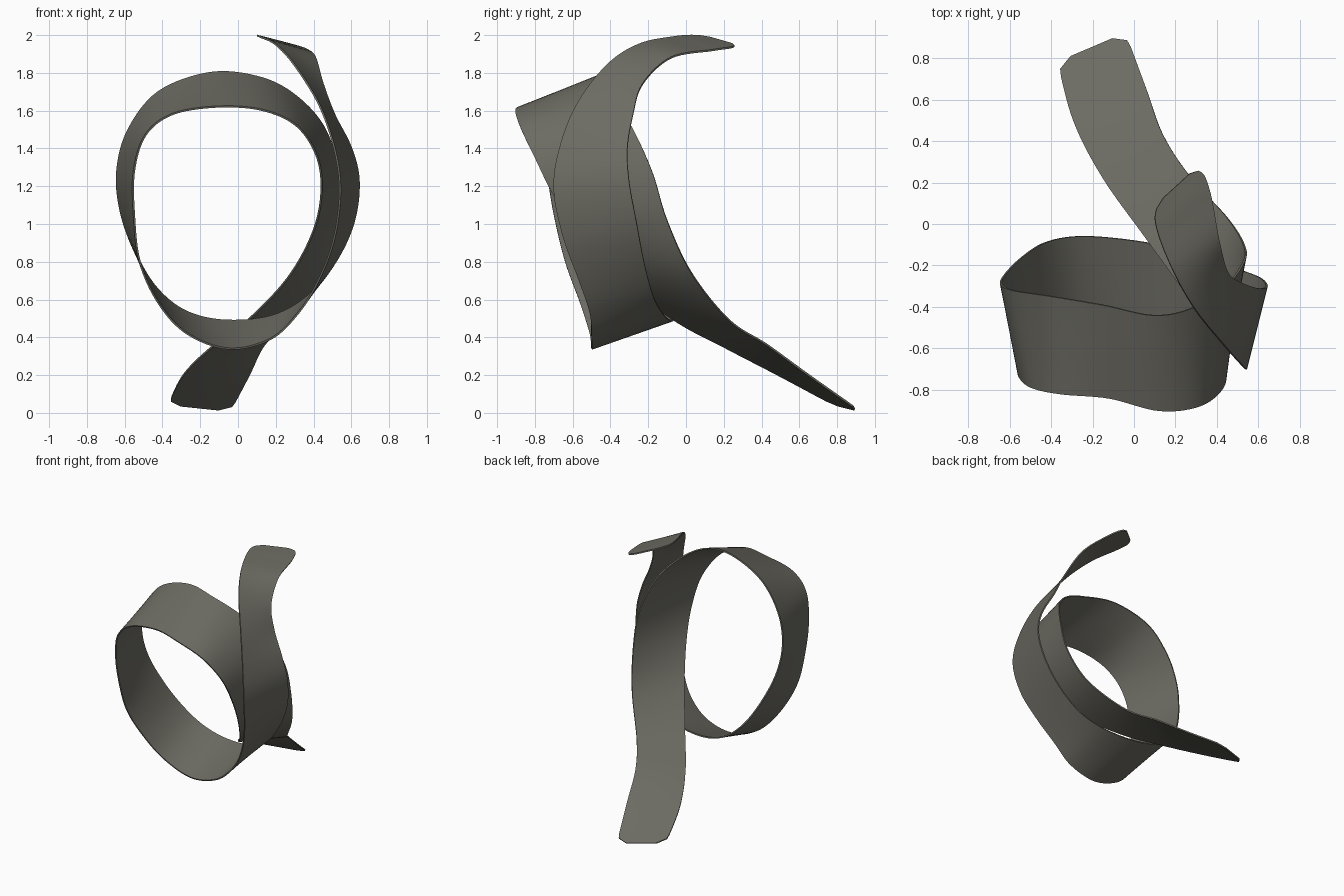
import bpy, bmesh, math
from mathutils import Vector

if "Cube" in bpy.data.objects:
    bpy.data.objects.remove(bpy.data.objects["Cube"])

# Ribbon edges, listed from the upper end, once round the loop, to the tail
FRONT = [(.09,.08,2.0),(.12,-.06,1.99),(.2,-.25,1.95),(.3,-.42,1.84),(.43,-.58,1.63),
    (.51,-.67,1.4),(.54,-.7,1.18),(.51,-.65,.93),(.43,-.57,.71),(.32,-.51,.53),
    (.17,-.5,.39),(-.05,-.5,.34),(-.27,-.51,.42),(-.42,-.56,.58),(-.52,-.64,.8),
    (-.55,-.7,1.05),(-.55,-.74,1.28),(-.49,-.79,1.47),(-.35,-.82,1.58),(-.12,-.84,1.62),
    (.12,-.9,1.605),(.31,-.88,1.52),(.42,-.8,1.35),(.44,-.7,1.15),(.39,-.56,.94),
    (.26,-.35,.71),(.05,-.06,.49),(-.15,.22,.34),(-.29,.49,.2),(-.37,.78,.045)]
BACK = [(.32,.29,1.94),(.37,.14,1.92),(.41,-.08,1.88),(.45,-.23,1.74),(.51,-.28,1.58),
    (.6,-.31,1.4),(.64,-.3,1.22),(.61,-.26,1.0),(.51,-.22,.79),(.36,-.17,.61),
    (.17,-.11,.51),(-.08,-.07,.49),(-.28,-.06,.54),(-.43,-.09,.66),(-.54,-.16,.84),
    (-.62,-.24,1.06),(-.64,-.29,1.28),(-.58,-.32,1.5),(-.42,-.345,1.7),(-.15,-.39,1.8),
    (.1,-.44,1.78),(.29,-.4,1.69),(.45,-.29,1.52),(.53,-.18,1.28),(.53,-.1,1.02),
    (.45,.03,.74),(.27,.23,.49),(.14,.43,.36),(.06,.65,.2),(-.04,.92,.01)]
STEPS, ACROSS, CORNER = 8, 8, .07


def smooth_path(points):
    """Catmull-Rom curve through the points."""
    p = [Vector(q) for q in points]
    p = [2 * p[0] - p[1]] + p + [2 * p[-1] - p[-2]]
    out = []
    for i in range(1, len(p) - 2):
        a, b, c, d = p[i - 1:i + 3]
        for k in range(STEPS):
            t = k / STEPS
            out.append(.5 * (2 * b + (c - a) * t + (2 * a - 5 * b + 4 * c - d) * t * t
                             + (3 * b - a - 3 * c + d) * t ** 3))
    return out + [p[-2]]


front, back = smooth_path(FRONT), smooth_path(BACK)
mid = [(a + b) / 2 for a, b in zip(front, back)]
length = [0]
for a, b in zip(mid, mid[1:]):
    length.append(length[-1] + (b - a).length)

# Ribbon surface, with rounded corners at both ends
bm = bmesh.new()
rows = []
for f, b, s in zip(front, back, length):
    gap = max(0, CORNER - min(s, length[-1] - s))
    inset = (CORNER - math.sqrt(CORNER ** 2 - gap ** 2)) / (b - f).length
    rows.append([bm.verts.new(f.lerp(b, inset + (1 - 2 * inset) * j / ACROSS))
                 for j in range(ACROSS + 1)])
for r, q in zip(rows, rows[1:]):
    for j in range(ACROSS):
        bm.faces.new((r[j], r[j + 1], q[j + 1], q[j]))
mesh = bpy.data.meshes.new("ribbon")
bm.to_mesh(mesh)
bm.free()
ribbon = bpy.data.objects.new("ribbon", mesh)
bpy.context.collection.objects.link(ribbon)

# Colour
mat = bpy.data.materials.new("dark warm grey")
mat.diffuse_color = (.15, .147, .123, 1)
mat.use_nodes = True
mat.node_tree.nodes["Principled BSDF"].inputs["Base Color"].default_value = mat.diffuse_color
mesh.materials.append(mat)

# Thin sheet thickness and smooth shading
thick = ribbon.modifiers.new("thickness", 'SOLIDIFY')
thick.thickness = .01
thick.offset = 0
bpy.context.view_layer.objects.active = ribbon
ribbon.select_set(True)
bpy.ops.object.modifier_apply(modifier=thick.name)
bpy.ops.object.shade_smooth_by_angle(angle=math.radians(40))
